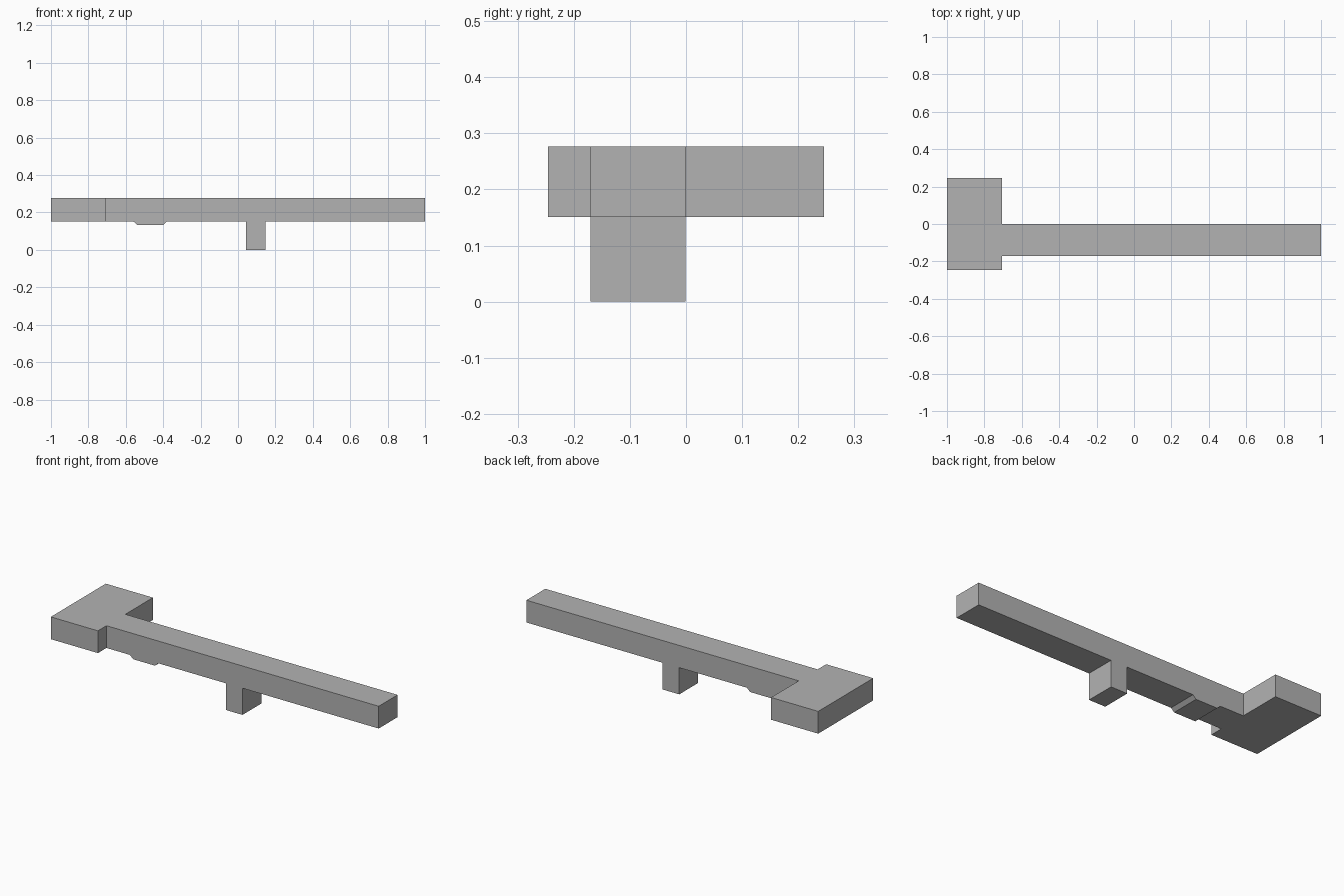
import bpy
import bmesh

cube = bpy.data.objects.get("Cube")
if cube:
    bpy.data.objects.remove(cube, do_unlink=True)

# Single plain grey
grey = bpy.data.materials.new("plain_grey")
grey.use_nodes = True
colour = (0.45, 0.45, 0.45, 1)
grey.diffuse_color = colour
grey.node_tree.nodes["Principled BSDF"].inputs["Base Color"].default_value = colour


def extrude_profile(name, profile, front, back):
    """Extrude an x-z outline along y, from front to back."""
    bm = bmesh.new()
    face = bm.faces.new([bm.verts.new((x, front, z)) for x, z in profile])
    grown = bmesh.ops.extrude_face_region(bm, geom=[face])["geom"]
    moved = [v for v in grown if isinstance(v, bmesh.types.BMVert)]
    bmesh.ops.translate(bm, verts=moved, vec=(0, back - front, 0))
    bmesh.ops.recalc_face_normals(bm, faces=bm.faces)
    mesh = bpy.data.meshes.new(name)
    bm.to_mesh(mesh)
    bm.free()
    mesh.materials.append(grey)
    obj = bpy.data.objects.new(name, mesh)
    bpy.context.collection.objects.link(obj)
    return obj


TOP, UNDER = 0.277, 0.151
BLOCK_LEFT, BLOCK_RIGHT, BEAM_END = -1.0, -0.705, 1.0

# Wide block at the right end
extrude_profile("end_block", [(BLOCK_LEFT, UNDER), (BLOCK_RIGHT, UNDER),
                              (BLOCK_RIGHT, TOP), (BLOCK_LEFT, TOP)], -0.246, 0.246)

# Long beam, its underside carrying a shallow chamfered pad and a square post
pad = [(-0.558, UNDER), (-0.537, 0.132), (-0.401, 0.132), (-0.381, UNDER)]
post = [(0.043, UNDER), (0.043, 0), (0.147, 0), (0.147, UNDER)]
outline = [(BLOCK_RIGHT, UNDER)] + pad + post + [
    (BEAM_END, UNDER), (BEAM_END, TOP), (BLOCK_RIGHT, TOP)]
extrude_profile("beam_with_pad_and_post", outline, -0.17, -0.001)
